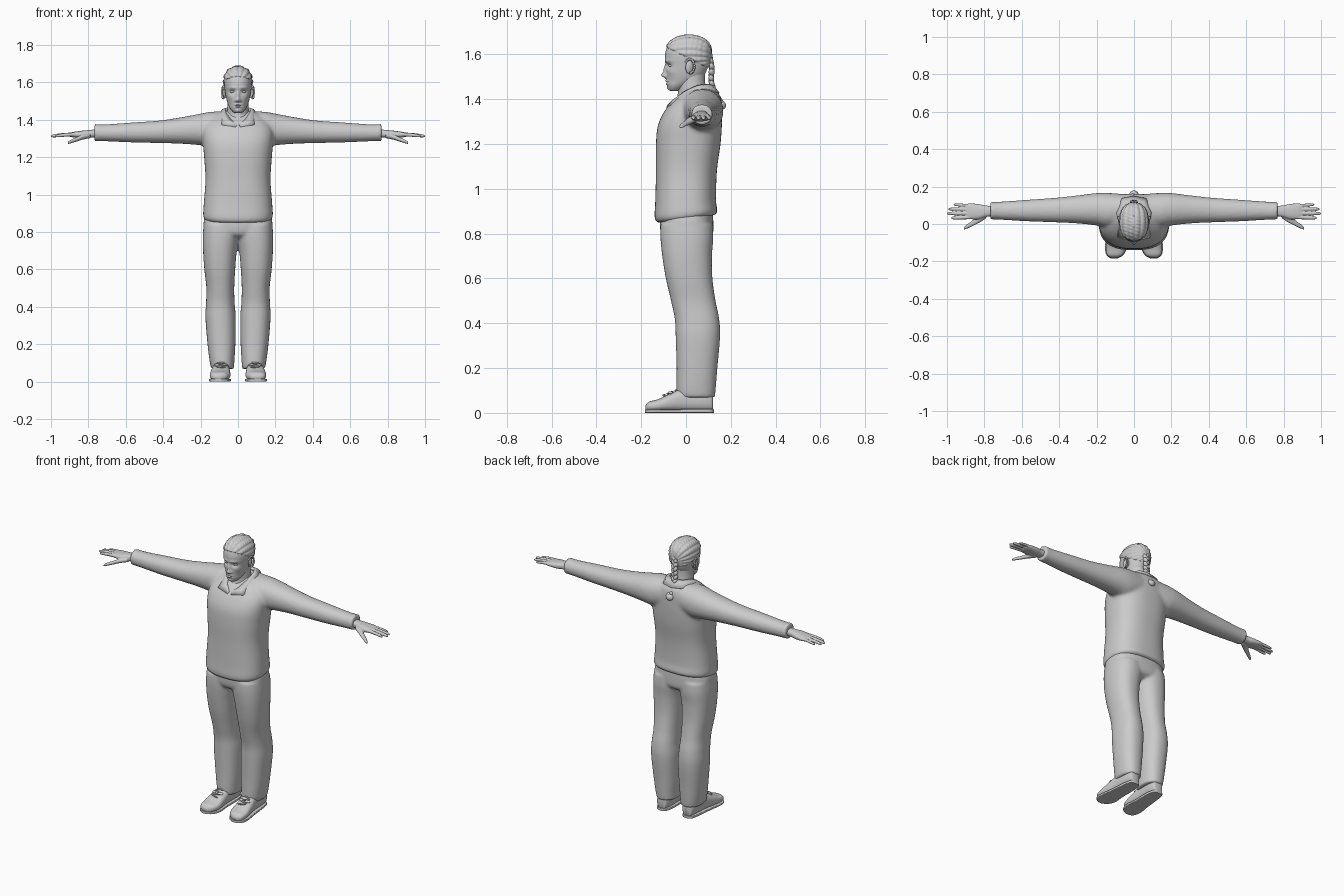
import bpy, bmesh, math
from mathutils import Vector, Matrix


def loft(bm, axis, keys, n=40, steps=6, p=2.4, mirror=False):
    """Skin rounded sections; key = (position on axis, a0, a1, b0, b1)."""
    rows = []
    for i in range(len(keys) - 1):
        k = [keys[max(i - 1, 0)], keys[i], keys[i + 1], keys[min(i + 2, len(keys) - 1)]]
        for s in range(steps + (i == len(keys) - 2)):
            t = s / steps
            rows.append([0.5 * (2 * b + (c - a) * t + (2 * a - 5 * b + 4 * c - d) * t * t
                                + (3 * b - a - 3 * c + d) * t ** 3) for a, b, c, d in zip(*k)])
    made = []
    for sx in ((1, -1) if mirror else (1,)):
        rings = []
        for w, a0, a1, b0, b1 in rows:
            ring = []
            for j in range(n):
                ang = math.tau * j / n
                c, s = math.cos(ang), math.sin(ang)
                a = (a0 + a1) / 2 + (a1 - a0) / 2 * math.copysign(abs(c) ** (2 / p), c)
                b = (b0 + b1) / 2 + (b1 - b0) / 2 * math.copysign(abs(s) ** (2 / p), s)
                co = {'x': (w, a, b), 'y': (a, w, b), 'z': (a, b, w)}[axis]
                ring.append(bm.verts.new((co[0] * sx, co[1], co[2])))
            rings.append(ring)
            made += ring
        for r, q in zip(rings, rings[1:]):
            for j in range(n):
                bm.faces.new((r[j], r[(j + 1) % n], q[(j + 1) % n], q[j]))
        bm.faces.new(rings[0])
        bm.faces.new(rings[-1])
    return made


def ball(bm, loc, size, rot=(0, 0, 0)):
    m = Matrix.Translation(loc)
    for ang, ax in zip(rot, 'XYZ'):
        m = m @ Matrix.Rotation(ang, 4, ax)
    bmesh.ops.create_uvsphere(bm, u_segments=16, v_segments=10, radius=1,
                              matrix=m @ Matrix.Diagonal((*size, 1)))


def finish(name, bm, voxel=0, smooth=0, mirror=False, angle=None):
    bmesh.ops.recalc_face_normals(bm, faces=bm.faces[:])
    me = bpy.data.meshes.new(name)
    bm.to_mesh(me)
    bm.free()
    ob = bpy.data.objects.new(name, me)
    bpy.context.collection.objects.link(ob)
    me.shade_smooth()
    if voxel:
        m = ob.modifiers.new("blend", 'REMESH')
        m.mode, m.voxel_size, m.use_smooth_shade = 'VOXEL', voxel, True
    if smooth:
        m = ob.modifiers.new("soften", 'SMOOTH')
        m.factor, m.iterations = 0.5, smooth
    if mirror:
        ob.modifiers.new("mirror", 'MIRROR')
    if angle:
        bpy.ops.object.select_all(action='DESELECT')
        ob.select_set(True)
        bpy.context.view_layer.objects.active = ob
        bpy.ops.object.shade_smooth_by_angle(angle=angle)
    return ob


# Sweater: torso and both sleeves blended together
bm = bmesh.new()
torso = loft(bm, 'z', [
    (.865, -.172, .172, -.125, .128), (.885, -.186, .186, -.14, .14), (.95, -.183, .183, -.137, .134),
    (1.08, -.174, .174, -.134, .138), (1.2, -.181, .181, -.134, .154), (1.28, -.188, .188, -.126, .16),
    (1.34, -.188, .188, -.1, .161), (1.385, -.168, .168, -.067, .16), (1.42, -.13, .13, -.03, .15),
    (1.447, -.08, .08, .0, .125)], n=64, p=2.5)
for v in torso:
    if v.co.z < .95:
        v.co.z += .13 * v.co.y * (.95 - v.co.z) / .08
loft(bm, 'x', [
    (.06, .0, .16, 1.27, 1.445), (.14, -.02, .166, 1.255, 1.443), (.2, -.008, .165, 1.264, 1.433),
    (.3, .003, .153, 1.272, 1.414), (.42, .009, .14, 1.276, 1.396), (.56, .014, .13, 1.279, 1.386),
    (.7, .022, .12, 1.285, 1.376), (.745, .024, .118, 1.286, 1.376), (.768, .025, .118, 1.286, 1.378)],
    p=2.15, mirror=True)
finish("sweater", bm, voxel=.009, smooth=5)

# Trousers: two legs and a pelvis
bm = bmesh.new()
loft(bm, 'z', [
    (.068, .022, .142, -.036, .128), (.1, .02, .15, -.042, .132), (.2, .014, .163, -.042, .14),
    (.34, .012, .174, -.046, .152), (.42, .018, .171, -.05, .148), (.5, .02, .169, -.067, .132),
    (.6, .015, .18, -.09, .118), (.7, .006, .187, -.106, .116), (.78, -.01, .188, -.114, .122),
    (.84, -.02, .184, -.114, .12)], p=2.3, mirror=True)
loft(bm, 'z', [(.765, -.1, .1, -.07, .085), (.79, -.17, .17, -.108, .118),
               (.85, -.184, .184, -.117, .122), (.91, -.17, .17, -.11, .118)], n=64, p=2.6)
finish("trousers", bm, voxel=.008, smooth=5)

# Shoes with soles and laces
bm = bmesh.new()
loft(bm, 'y', [
    (-.181, .09, .122, .012, .034), (-.165, .06, .144, .008, .05), (-.125, .042, .151, .006, .061),
    (-.07, .042, .145, .006, .086), (-.01, .046, .135, .006, .11), (.07, .046, .13, .006, .11),
    (.112, .055, .121, .008, .095), (.12, .065, .11, .012, .08)], p=2.5)
finish("shoes", bm, mirror=True)
bm = bmesh.new()
loft(bm, 'y', [
    (-.184, .088, .124, 0, .014), (-.165, .056, .148, 0, .016), (-.12, .038, .155, 0, .016),
    (-.05, .043, .145, 0, .016), (.06, .044, .133, 0, .018), (.11, .054, .123, 0, .018),
    (.124, .07, .106, 0, .016)], p=6)
finish("shoe_soles", bm, mirror=True, angle=.7)
bm = bmesh.new()
for i in range(4):
    ball(bm, (.093, -.098 + i * .018, .079 + i * .007), (.026, .004, .005), (.3, 0, .25 * (-1) ** i))
for s in (-1, 1):
    ball(bm, (.093 + s * .022, -.07, .09), (.018, .009, .005), (.4, s * .35, s * .4))
finish("shoe_laces", bm, mirror=True)

# Hands: palm, four fingers and thumb
bm = bmesh.new()
loft(bm, 'x', [
    (.74, .042, .098, 1.308, 1.35), (.79, .038, .098, 1.304, 1.346), (.83, .026, .106, 1.301, 1.342),
    (.875, .026, .11, 1.305, 1.336), (.9, .034, .106, 1.31, 1.33)], p=2.5)
for y0, y1, tip, w in ((.036, .032, .978, .0098), (.057, .056, 1.0, .0104),
                       (.078, .08, .993, .0098), (.097, .104, .965, .0085)):
    keys = []
    for t, r in ((0, 1.05), (.35, 1), (.65, .95), (.92, .75), (1, .3)):
        y, z = y0 + (y1 - y0) * t, 1.322 - .01 * t * t
        keys.append((.865 + (tip - .865) * t, y - w * r, y + w * r, z - w * r, z + w * r))
    loft(bm, 'x', keys, n=14, steps=3, p=2)
loft(bm, 'x', [
    (.79, .03, .07, 1.302, 1.33), (.83, .005, .045, 1.294, 1.322), (.865, -.012, .018, 1.283, 1.306),
    (.895, -.026, -.003, 1.274, 1.293), (.91, -.031, -.017, 1.27, 1.282)], n=16, p=2)
finish("hands", bm, voxel=.0032, smooth=2, mirror=True)

# Neck
bm = bmesh.new()
loft(bm, 'z', [(1.33, -.06, .06, -.055, .09), (1.39, -.064, .064, -.045, .1),
               (1.43, -.06, .06, -.036, .092), (1.48, -.056, .056, -.04, .085),
               (1.53, -.055, .055, -.03, .085)], p=2)
finish("neck", bm)

# Head with sculpted facial features
HEAD = [(1.436, -.016, .016, -.068, -.03), (1.443, -.028, .028, -.076, -.018),
        (1.465, -.045, .045, -.084, .02), (1.5, -.059, .059, -.087, .075),
        (1.55, -.069, .069, -.09, .1), (1.6, -.074, .074, -.093, .11),
        (1.64, -.067, .067, -.08, .103), (1.668, -.046, .046, -.05, .076), (1.682, -.014, .014, -.012, .035)]
# each bump: x, z, push, width, height
BUMPS = [(0, 1.507, -.021, .011, .012), (0, 1.532, -.011, .009, .02), (.012, 1.502, -.008, .008, .007),
         (.03, 1.55, .012, .016, .011), (.028, 1.571, -.005, .026, .008), (0, 1.481, -.007, .018, .005),
         (0, 1.47, -.006, .017, .005), (0, 1.4755, .005, .022, .0025), (0, 1.448, -.005, .017, .009),
         (.046, 1.522, -.004, .016, .014), (.045, 1.48, .004, .015, .018)]
bm = bmesh.new()
for v in loft(bm, 'z', HEAD, n=112, steps=12, p=2.2):
    if v.co.y < -.01:
        x, z = abs(v.co.x), v.co.z
        v.co.y += sum(d * math.exp(-((x - bx) / w) ** 2 - ((z - bz) / h) ** 2)
                      for bx, bz, d, w, h in BUMPS)
finish("head", bm)

# Eyes
bm = bmesh.new()
ball(bm, (.03, -.066, 1.55), (.014, .012, .007))
finish("eyes", bm, mirror=True)

# Ears: shell and raised rim
bm = bmesh.new()
ball(bm, (.072, .016, 1.545), (.009, .019, .031), (-.15, 0, .35))
rim = [Vector((.079 + .005 * math.sin(a), .017 + .02 * math.sin(a), 1.547 + .031 * math.cos(a)))
       for a in (i * .3 - .9 for i in range(14))]
for c in rim:
    ball(bm, c, (.006, .0055, .0065))
finish("ears", bm, mirror=True)

# Hair: braided rows running front to back over the skull
bm = bmesh.new()
loft(bm, 'z', HEAD, n=112, steps=12, p=2.2)
bmesh.ops.recalc_face_normals(bm, faces=bm.faces[:])
bm.normal_update()
line = lambda c: 1.585 - .5 * c.y
bmesh.ops.delete(bm, geom=[v for v in bm.verts if v.co.z < line(v.co)], context='VERTS')
for v, nrm in [(v, v.normal.copy()) for v in bm.verts]:
    c = v.co
    row = abs(math.sin(math.pi * math.atan2(c.x, c.z - 1.58) / .36))
    knot = .6 + .4 * abs(math.sin(c.y * 170 + c.x * 60))
    v.co += nrm * (-.001 + min(1, (c.z - line(c)) / .008) * (.003 + .006 * row * knot))
finish("hair_rows", bm)

# Hanging braid with an end tuft
bm = bmesh.new()
path = [Vector(q) for q in ((0, .105, 1.595), (0, .115, 1.54), (0, .112, 1.48), (0, .128, 1.43), (0, .158, 1.385))]
for i in range(19):
    f = i / 18 * 3.999
    k = int(f)
    c = path[k].lerp(path[k + 1], f - k)
    s = (-1) ** i
    r = .016 - .003 * i / 18
    ball(bm, (s * .007, c.y, c.z), (r * .85, r * .85, r * 1.15), (.3, s * .55, 0))
ball(bm, (0, .161, 1.374), (.024, .017, .02), (.5, 0, 0))
finish("braid", bm)

# Shirt collar: folded band with two pointed flaps
bm = bmesh.new()
top = [(0, .108, 1.468), (.045, .098, 1.468), (.069, .05, 1.463), (.063, -.005, 1.437),
       (.037, -.05, 1.402), (.004, -.078, 1.372)]
low = [(0, .15, 1.428), (.065, .138, 1.434), (.102, .065, 1.432), (.1, .0, 1.415),
       (.088, -.072, 1.374), (.012, -.088, 1.362)]
cols = []
for a, b in zip(top, low):
    a, b = Vector(a), Vector(b)
    mid = a.lerp(b, .45) + Vector((0, 0, .008))
    cols.append([bm.verts.new(q) for q in (a - Vector((0, 0, .03)), a, mid, b)])
for p, q in zip(cols, cols[1:]):
    for j in range(3):
        bm.faces.new((p[j], q[j], q[j + 1], p[j + 1]))
collar = finish("collar", bm, mirror=True)
collar.modifiers.new("thickness", 'SOLIDIFY').thickness = .006
